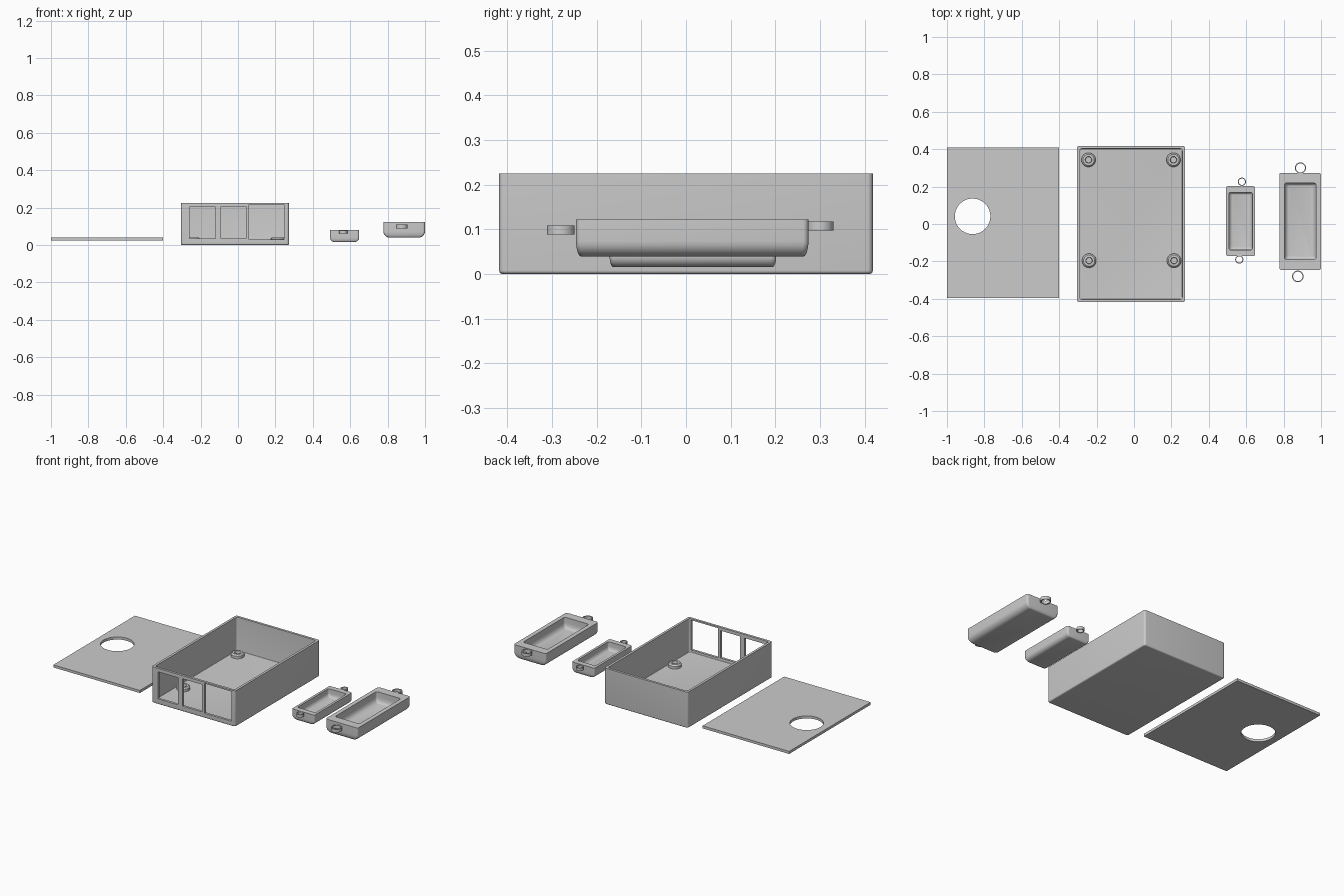
import bpy, bmesh
from math import sin, cos, pi

if "Cube" in bpy.data.objects:
    bpy.data.objects.remove(bpy.data.objects["Cube"])


def rounded_rect(x0, x1, y0, y1, r, z, seg=6):
    pts = []
    corners = [(x1 - r, y1 - r), (x0 + r, y1 - r), (x0 + r, y0 + r), (x1 - r, y0 + r)]
    for k, (cx, cy) in enumerate(corners):
        for i in range(seg + 1):
            a = pi / 2 * (k + i / seg)
            pts.append((cx + r * cos(a), cy + r * sin(a), z))
    return pts


def circle(cx, cy, r, z, n=40):
    return [(cx + r * cos(2 * pi * i / n), cy + r * sin(2 * pi * i / n), z) for i in range(n)]


def loft(name, rings, loop=False):
    """Skin a stack of rings; cap both ends, or join last to first."""
    bm = bmesh.new()
    vs = [[bm.verts.new(p) for p in ring] for ring in rings]
    pairs = list(zip(vs, vs[1:]))
    if loop:
        pairs.append((vs[-1], vs[0]))
    else:
        bm.faces.new(vs[0])
        bm.faces.new(vs[-1])
    for a, b in pairs:
        n = len(a)
        for i in range(n):
            j = (i + 1) % n
            bm.faces.new((a[i], a[j], b[j], b[i]))
    bmesh.ops.recalc_face_normals(bm, faces=bm.faces)
    mesh = bpy.data.meshes.new(name)
    bm.to_mesh(mesh)
    bm.free()
    ob = bpy.data.objects.new(name, mesh)
    bpy.context.collection.objects.link(ob)
    return ob


def activate(ob):
    bpy.ops.object.select_all(action='DESELECT')
    ob.select_set(True)
    bpy.context.view_layer.objects.active = ob


def block(name, x0, x1, y0, y1, z0, z1):
    return loft(name, [[(x0, y0, z), (x1, y0, z), (x1, y1, z), (x0, y1, z)] for z in (z0, z1)])


def cut(ob, cutter):
    mod = ob.modifiers.new("cut", 'BOOLEAN')
    mod.operation, mod.object, mod.solver = 'DIFFERENCE', cutter, 'EXACT'
    activate(ob)
    bpy.ops.object.modifier_apply(modifier=mod.name)
    bpy.data.objects.remove(cutter)


def open_box(name, x0, x1, y0, y1, z0, z1, corner, edge, wall, floor, inner_edge):
    """Open-topped shell; edge, wall and inner_edge are (x, y, z) or (x, y) sizes."""
    steps = [pi / 2 * i / 6 for i in range(7)]
    rings = []
    for a in steps:
        dx, dy, dz = [e * (1 - t) for e, t in zip(edge, (sin(a), sin(a), cos(a)))]
        rings.append(rounded_rect(x0 + dx, x1 - dx, y0 + dy, y1 - dy, corner, z0 + dz))
    rings.append(rounded_rect(x0, x1, y0, y1, corner, z1))
    wx, wy = wall
    rings.append(rounded_rect(x0 + wx, x1 - wx, y0 + wy, y1 - wy, corner, z1))
    for a in reversed(steps):
        dx, dy, dz = [e * (1 - t) for e, t in zip(inner_edge, (sin(a), sin(a), cos(a)))]
        rings.append(rounded_rect(x0 + wx + dx, x1 - wx - dx, y0 + wy + dy, y1 - wy - dy,
                                  corner, floor + dz))
    return loft(name, rings)


def tube(name, cx, cy, r_out, r_in, z0, z1, n=40):
    return loft(name, [circle(cx, cy, r, z, n) for r, z in
                       ((r_in, z0), (r_out, z0), (r_out, z1), (r_in, z1))], loop=True)


# Flat lid with a round hole
lid = block("lid", -1.0, -0.402, -0.395, 0.41, 0.024, 0.040)
cut(lid, loft("hole_cutter", [circle(-0.863, 0.041, 0.095, z, 64) for z in (0, 0.1)]))

# Case with three front windows
case = open_box("case", -0.305, 0.273, -0.418, 0.418, 0, 0.225, 0.012,
                (0.008, 0.008, 0.008), (0.015, 0.015), 0.016, (0.004, 0.004, 0.004))
for x0, x1, z0, z1 in ((-0.26, -0.121, 0.034, 0.203),
                       (-0.092, 0.044, 0.034, 0.205),
                       (0.060, 0.247, 0.030, 0.216)):
    cut(case, block("window_cutter", x0, x1, -0.5, -0.35, z0, z1))

# Screw posts on the case floor
for i, (x, y) in enumerate(((-0.243, 0.343), (0.211, 0.343), (-0.240, -0.196), (0.214, -0.196))):
    profile = [(0.038, 0.012), (0.038, 0.032), (0.030, 0.040),
               (0.018, 0.040), (0.016, 0.036), (0.016, 0.017)]
    loft(f"screw_post_{i + 1}", [circle(x, y, r, z) for r, z in profile])

# Trays with rounded undersides
open_box("small_tray", 0.492, 0.648, -0.171, 0.202, 0.0155, 0.080, 0.010,
         (0.025, 0.009, 0.025), (0.015, 0.033), 0.030, (0.022, 0.012, 0.025))
open_box("large_tray", 0.777, 1.0, -0.246, 0.274, 0.039, 0.122, 0.012,
         (0.035, 0.012, 0.035), (0.027, 0.055), 0.056, (0.025, 0.015, 0.035))

# Ring handles at the tray ends
tube("small_tray_back_ring", 0.577, 0.226, 0.022, 0.017, 0.061, 0.078)
tube("small_tray_front_ring", 0.563, -0.190, 0.022, 0.017, 0.061, 0.078)
tube("large_tray_back_ring", 0.890, 0.300, 0.030, 0.024, 0.098, 0.118)
tube("large_tray_front_ring", 0.876, -0.280, 0.031, 0.025, 0.089, 0.109)

# Smooth curves, sharp corners
for ob in list(bpy.context.scene.objects):
    activate(ob)
    bpy.ops.object.shade_smooth_by_angle(angle=0.6)
